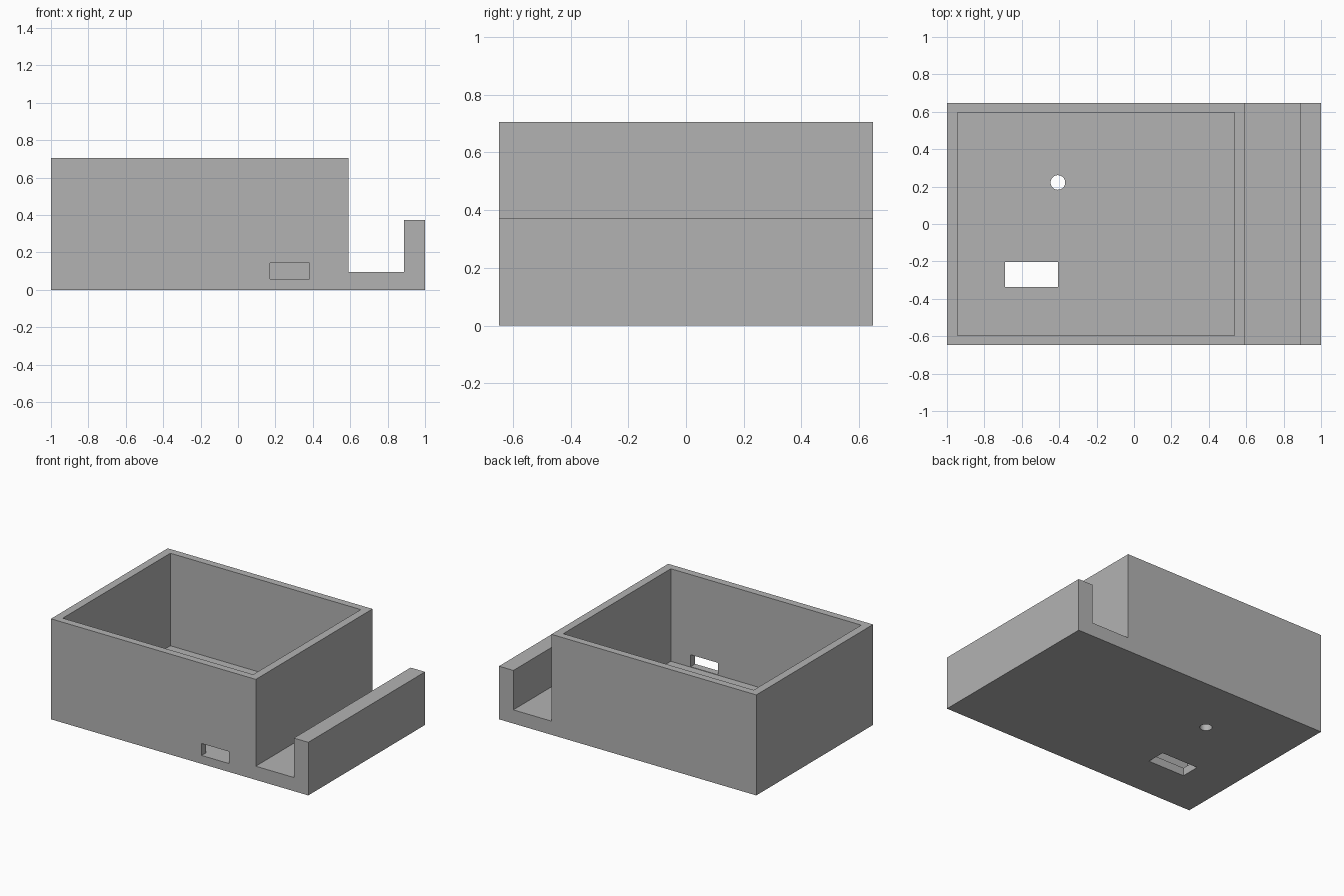
import bpy, bmesh

if "Cube" in bpy.data.objects:
    bpy.data.objects.remove(bpy.data.objects["Cube"], do_unlink=True)

HALF_DEPTH = 0.648
FLOOR = 0.056

grey = bpy.data.materials.new("plain grey")
grey.use_nodes = True
colour = (0.45, 0.45, 0.45, 1)
grey.diffuse_color = colour
grey.node_tree.nodes["Principled BSDF"].inputs["Base Color"].default_value = colour


def extrude_profile(name, points, y0, y1):
    """Solid made by sweeping an x-z outline from y0 to y1."""
    bm = bmesh.new()
    face = bm.faces.new([bm.verts.new((x, y0, z)) for x, z in points])
    grown = bmesh.ops.extrude_face_region(bm, geom=[face])["geom"]
    verts = [g for g in grown if isinstance(g, bmesh.types.BMVert)]
    bmesh.ops.translate(bm, verts=verts, vec=(0, y1 - y0, 0))
    bmesh.ops.recalc_face_normals(bm, faces=bm.faces)
    mesh = bpy.data.meshes.new(name)
    bm.to_mesh(mesh)
    bm.free()
    mesh.materials.append(grey)
    obj = bpy.data.objects.new(name, mesh)
    bpy.context.collection.objects.link(obj)
    return obj


def box(name, x0, x1, y0, y1, z0, z1):
    return extrude_profile(name, [(x0, z0), (x1, z0), (x1, z1), (x0, z1)], y0, y1)


def cut(target, cutter):
    """Subtract the cutter from the target, then discard the cutter."""
    cutter.hide_render = True
    mod = target.modifiers.new("cut", 'BOOLEAN')
    mod.operation = 'DIFFERENCE'
    mod.solver = 'EXACT'
    mod.object = cutter
    bpy.ops.object.select_all(action='DESELECT')
    bpy.context.view_layer.objects.active = target
    target.select_set(True)
    bpy.ops.object.modifier_apply(modifier=mod.name)
    bpy.data.objects.remove(cutter, do_unlink=True)


# Body: tall box, open side channel and low outer wall in one outline
body = extrude_profile("open_box_with_side_channel", [
    (-1, 0), (1, 0), (1, 0.373), (0.888, 0.373),
    (0.888, 0.096), (0.592, 0.096), (0.592, 0.706), (-1, 0.706),
], -HALF_DEPTH, HALF_DEPTH)

# Main cavity
cut(body, box("cavity_cutter", -0.944, 0.536, -0.597, 0.597, FLOOR, 1))

# Slot through the front wall
cut(body, box("front_slot_cutter", 0.171, 0.382, -0.8, -0.5, 0.059, 0.143))

# Rectangular opening through the floor
cut(body, box("floor_slot_cutter", -0.69, -0.406, -0.336, -0.202, -0.2, 0.2))

# Round hole through the floor
bpy.ops.mesh.primitive_cylinder_add(vertices=32, radius=0.039, depth=0.4,
                                    location=(-0.407, 0.222, 0))
hole = bpy.context.object
hole.name = "floor_hole_cutter"
hole.data.materials.append(grey)
cut(body, hole)
